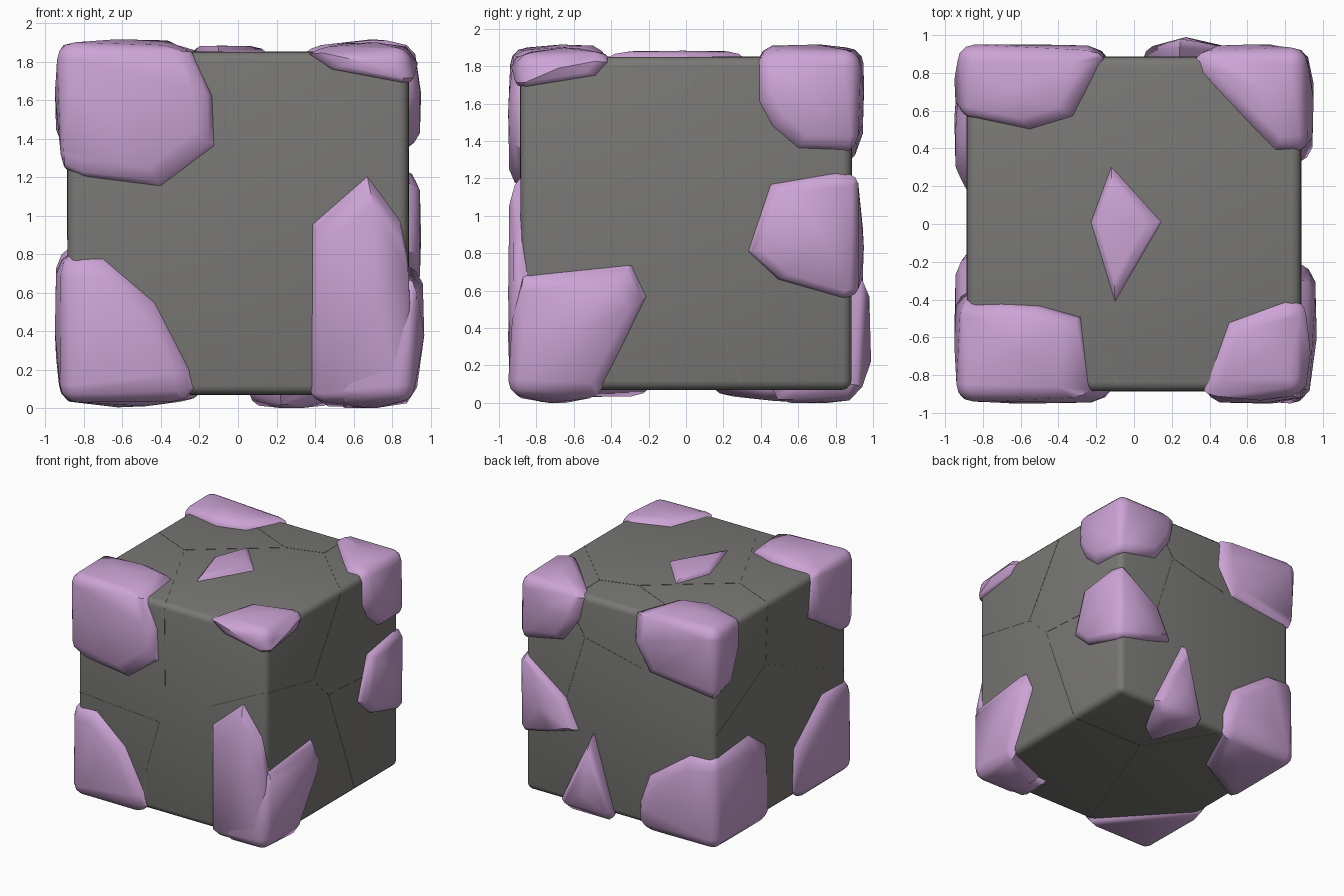
import bpy, bmesh, math
from mathutils import Vector

if "Cube" in bpy.data.objects:
    bpy.data.objects.remove(bpy.data.objects["Cube"])

LOW, HIGH = 0.07, 1.85      # bottom and top of the stone block
HALF = 0.885                # half width of the block


def material(name, rgb):
    m = bpy.data.materials.new(name)
    m.diffuse_color = (*rgb, 1)
    m.use_nodes = True
    m.node_tree.nodes["Principled BSDF"].inputs["Base Color"].default_value = m.diffuse_color
    return m


STONE = material("grey stone", (0.19, 0.187, 0.178))
CRUST = material("lilac crust", (0.61, 0.37, 0.67))


def finish(name, bm, mat, angle=None):
    bmesh.ops.recalc_face_normals(bm, faces=bm.faces[:])
    me = bpy.data.meshes.new(name)
    bm.to_mesh(me)
    bm.free()
    me.materials.append(mat)
    ob = bpy.data.objects.new(name, me)
    bpy.context.collection.objects.link(ob)
    if angle:
        bpy.ops.object.select_all(action='DESELECT')
        ob.select_set(True)
        bpy.context.view_layer.objects.active = ob
        bpy.ops.object.shade_smooth_by_angle(angle=math.radians(angle))
    return ob


def add_hull(bm, pts):
    vs = [bm.verts.new(p) for p in pts]
    r = bmesh.ops.convex_hull(bm, input=vs)
    junk = {g for g in r["geom_interior"] + r["geom_unused"]
            if isinstance(g, bmesh.types.BMVert)}
    bmesh.ops.delete(bm, geom=list(junk), context='VERTS')


def on_face(face, a, b, lift=0.0):
    """Point on a block face, such as '-y', from its two free coordinates."""
    s = 1 if face[0] == '+' else -1
    if face[1] == 'x':
        return Vector((s * (HALF + lift), a, b))
    if face[1] == 'y':
        return Vector((a, s * (HALF + lift), b))
    return Vector((a, b, HIGH + lift if s > 0 else LOW - lift))


def near_edge(face, a, b):
    """True close to an edge of the block, where the crust is thinner."""
    side = abs(b) if face[1] == 'z' else abs(b - 0.96)
    return max(abs(a), side) > 0.78


def crust(name, outline, core, lift=0.06, pull=0.13, rounded=True):
    """Raised crust: rim on the block faces, plateau drawn in towards the core."""
    core = Vector(core)
    pts = []
    for face, uv in outline.items():
        k = 'xyz'.index(face[1])
        middle = core.copy()
        middle[k] = on_face(face, 0, 0, lift * 1.1)[k]
        for a, b in uv:
            h = lift * (0.6 if near_edge(face, a, b) else 1)
            rim = on_face(face, a, b, -0.006)
            top = on_face(face, a, b, h)
            mid = on_face(face, a, b, h * 0.5)
            inner = core.copy()
            inner[k] = top[k]
            pts += [rim, top.lerp(inner, pull), mid.lerp(inner, pull * 0.3)]
        # slight swelling in the middle of each face
        if len(uv) > 2:
            mean = sum((on_face(face, a, b) for a, b in uv), Vector()) / len(uv)
            mean[k] = middle[k]
            pts.append(mean.lerp(middle, 0.3))
    if rounded:
        # rounded block corner
        s = Vector((math.copysign(1, core.x), math.copysign(1, core.y),
                    1 if core.z > 1 else -1))
        r = 0.09
        c = core - s * r
        for i in range(4):
            for j in range(4):
                u, v = math.pi / 6 * i, math.pi / 6 * j
                d = Vector((math.cos(u) * math.cos(v), math.sin(u) * math.cos(v), math.sin(v)))
                pts.append(c + Vector((d.x * s.x, d.y * s.y, d.z * s.z)) * r)
    for p in pts:
        p.z = max(p.z, 0.0)
    bm = bmesh.new()
    add_hull(bm, pts)
    return finish(name, bm, CRUST, 40)


# stone block with softened edges
bm = bmesh.new()
bmesh.ops.create_cube(bm, size=1)
for v in bm.verts:
    v.co = Vector((v.co.x * 2 * HALF, v.co.y * 2 * HALF, LOW + (v.co.z + 0.5) * (HIGH - LOW)))
bmesh.ops.bevel(bm, geom=bm.edges[:], offset=0.05, segments=3, profile=0.5, affect='EDGES')
finish("stone_block", bm, STONE, 35)

# thin cracks running over each face
CRACKS = {
    '-y': [[(-0.07, 1.81), (-0.06, 0.89), (0.85, 1.34)],
           [(-0.06, 0.89), (-0.12, 0.84), (-0.85, 0.89)],
           [(-0.12, 0.84), (-0.25, 0.37), (-0.25, 0.11)]],
    '+x': [[(-0.85, 1.34), (-0.26, 1.22), (0.11, 1.81)],
           [(-0.26, 1.22), (-0.05, 1.02), (0.85, 0.97)],
           [(-0.05, 1.02), (0.29, 0.11)]],
    '+z': [[(-0.85, 0.16), (-0.51, 0.01), (-0.08, -0.85)],
           [(-0.51, 0.01), (0.10, 0.49), (-0.35, 0.69)],
           [(0.10, 0.49), (0.40, 0.58), (0.40, 0.85)], [(0.40, 0.58), (0.85, 0.14)]],
    '+y': [[(0.45, 1.7), (0.33, 1.5), (-0.2, 1.38)], [(0.33, 1.5), (0.5, 0.95)]],
    '-x': [[(0.17, 1.81), (0.2, 1.33), (-0.85, 0.88)], [(0.2, 1.33), (0.85, 0.98)]],
    '-z': [[(0.85, 0.3), (0.18, 0.3), (-0.17, 0.85)], [(0.18, 0.3), (-0.25, -0.85)]],
}
bm = bmesh.new()
for face, paths in CRACKS.items():
    for path in paths:
        for (a, b), (c, d) in zip(path, path[1:]):
            side = Vector((b - d, c - a)).normalized() * 0.003
            add_hull(bm, [on_face(face, u + s * side.x, v + s * side.y, h)
                          for u, v in ((a, b), (c, d)) for s in (-1, 1) for h in (-0.004, 0.002)])
finish("cracks", bm, STONE)

# crusts on the four upper corners
crust("crust_top_front_left", {
    '-y': [(-0.9, 1.25), (-0.8, 1.2), (-0.4, 1.15), (-0.12, 1.36), (-0.13, 1.62), (-0.24, 1.85)],
    '+z': [(-0.9, -0.43), (-0.5, -0.43), (-0.28, -0.49), (-0.32, -0.85)],
    '-x': [(-0.4, 1.82), (-0.36, 1.51), (-0.8, 1.23)]}, (-0.94, -0.94, 1.9))
crust("crust_top_front_right", {
    '-y': [(0.37, 1.84), (0.48, 1.76), (0.85, 1.69)],
    '+z': [(0.4, -0.82), (0.5, -0.52), (0.8, -0.41), (0.87, -0.42)],
    '+x': [(-0.85, 1.69), (-0.48, 1.75), (-0.42, 1.82)]}, (0.905, -0.91, 1.875), lift=0.045)
crust("crust_top_back_right", {
    '+z': [(0.37, 0.87), (0.36, 0.8), (0.64, 0.5), (0.75, 0.39), (0.87, 0.4)],
    '+x': [(0.39, 1.83), (0.39, 1.61), (0.46, 1.48), (0.6, 1.36), (0.87, 1.35)],
    '+y': [(0.33, 1.83), (0.37, 1.64), (0.52, 1.43), (0.88, 1.36)]}, (0.92, 0.935, 1.89))
crust("crust_top_back_left", {
    '+z': [(-0.88, 0.57), (-0.55, 0.5), (-0.32, 0.57), (-0.23, 0.84)],
    '+y': [(-0.16, 1.84), (-0.14, 1.6), (-0.28, 1.37), (-0.88, 1.3)],
    '-x': [(0.57, 1.83), (0.6, 1.65), (0.7, 1.38), (0.87, 1.32)]}, (-0.935, 0.95, 1.9))

# crusts on three lower corners, the front right one in two overlapping pieces
crust("crust_bottom_front_left", {
    '-y': [(-0.88, 0.76), (-0.7, 0.78), (-0.43, 0.55), (-0.25, 0.2), (-0.23, 0.1)],
    '-x': [(-0.15, 0.12), (-0.17, 0.48), (-0.55, 0.8), (-0.86, 0.79)],
    '-z': [(-0.25, -0.87), (-0.87, -0.2)]}, (-0.925, -0.935, 0.03))
crust("crust_bottom_front_right", {
    '-y': [(0.38, 0.08), (0.385, 0.96), (0.67, 1.21), (0.84, 0.98), (0.88, 0.8)],
    '-z': [(0.38, -0.87), (0.4, -0.62), (0.87, -0.6)]}, (0.915, -0.94, 0.03), lift=0.06)
crust("crust_bottom_right_side", {
    '-y': [(0.5, 0.1), (0.88, 0.5)],
    '+x': [(-0.87, 0.68), (-0.29, 0.74), (-0.21, 0.57), (-0.44, 0.12)],
    '-z': [(0.5, -0.87), (0.5, -0.6), (0.87, -0.45)]}, (0.92, -0.95, 0.03), lift=0.075)
crust("crust_bottom_back_left", {
    '+y': [(-0.19, 0.1), (-0.19, 0.25), (-0.28, 0.5), (-0.66, 0.77), (-0.87, 0.78)],
    '-x': [(0.28, 0.1), (0.24, 0.3), (0.21, 0.67), (0.43, 0.83), (0.86, 0.79)],
    '-z': [(-0.2, 0.87), (-0.41, 0.41), (-0.87, 0.15)]}, (-0.93, 0.93, 0.03))

# crust wrapped around the back right vertical edge
crust("crust_right_edge", {
    '+x': [(0.33, 0.81), (0.45, 1.17), (0.8, 1.23), (0.88, 1.2), (0.87, 0.57), (0.84, 0.56), (0.49, 0.66)],
    '+y': [(0.87, 1.22), (0.5, 0.95), (0.38, 0.7), (0.57, 0.64), (0.87, 0.57)]},
    (0.9, 0.92, 0.87), lift=0.06, rounded=False)

# pointed crust on the lower back edge
crust("crust_back_spike", {
    '+y': [(0.24, 0.72), (0.05, 0.1), (0.54, 0.1)],
    '-z': [(0.06, 0.86), (0.22, 0.46), (0.34, 0.55), (0.5, 0.86)]},
    (0.27, 0.92, 0.03), lift=0.095, pull=0.22, rounded=False)

# diamond shaped crust on the top face
crust("crust_top_diamond", {
    '+z': [(-0.12, 0.31), (0.15, 0.01), (-0.1, -0.42), (-0.23, 0.01)]},
    (-0.12, 0.0, 1.88), lift=0.03, pull=0.3, rounded=False)
